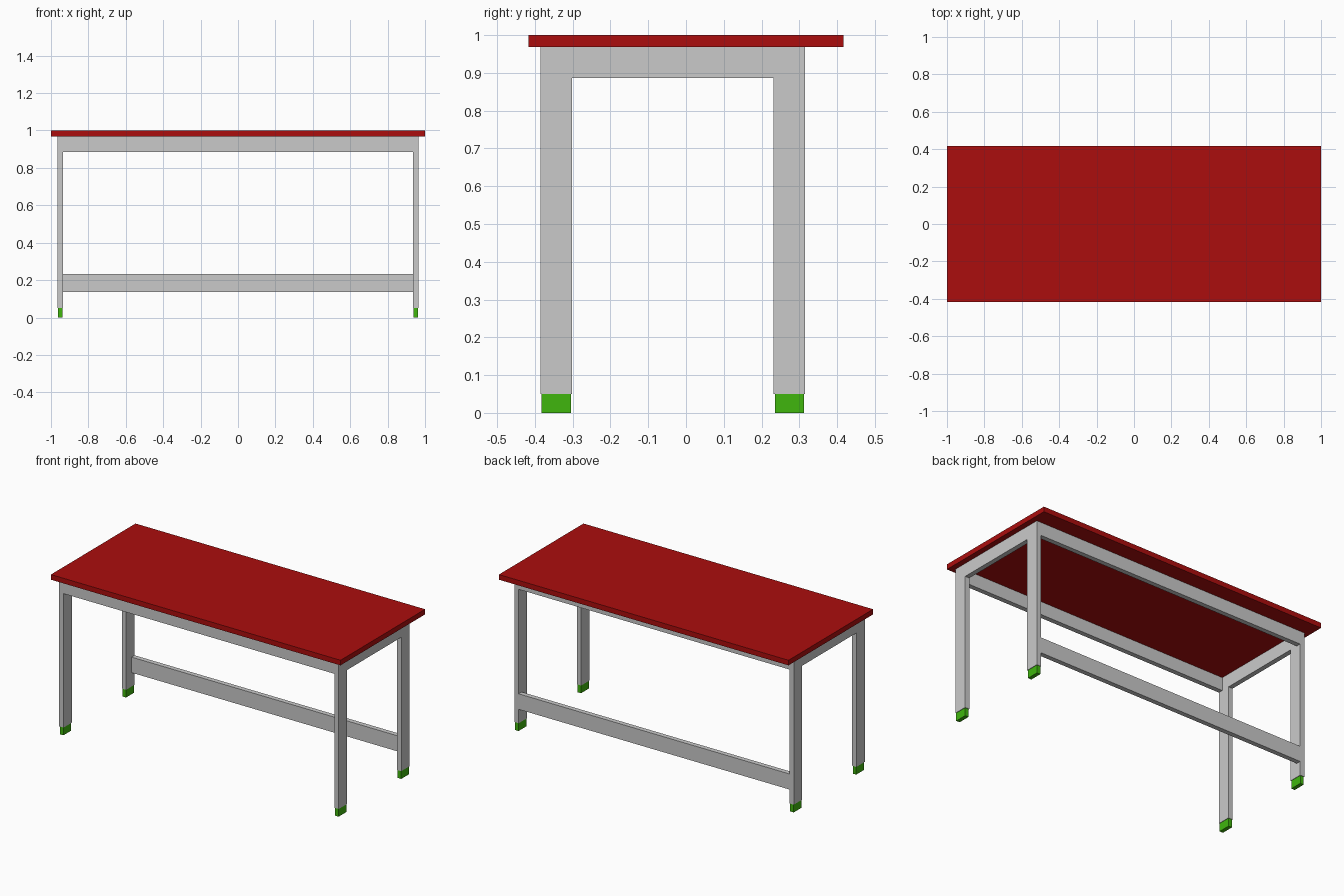
import bpy
import bmesh

cube = bpy.data.objects.get("Cube")
if cube:
    bpy.data.objects.remove(cube, do_unlink=True)


def material(name, rgb):
    mat = bpy.data.materials.new(name)
    mat.use_nodes = True
    color = (*rgb, 1.0)
    mat.diffuse_color = color
    mat.node_tree.nodes["Principled BSDF"].inputs["Base Color"].default_value = color
    return mat


RED = material("red", (0.41, 0.004, 0.004))
GREY = material("light grey", (0.59, 0.59, 0.59))
GREEN = material("green", (0.05, 0.47, 0.004))


def extrude_profile(name, points, x0, x1, mat):
    """Extrude a y-z outline along x from x0 to x1."""
    bm = bmesh.new()
    face = bm.faces.new([bm.verts.new((x0, y, z)) for y, z in points])
    result = bmesh.ops.extrude_face_region(bm, geom=[face])
    moved = [v for v in result["geom"] if isinstance(v, bmesh.types.BMVert)]
    bmesh.ops.translate(bm, verts=moved, vec=(x1 - x0, 0, 0))
    bmesh.ops.recalc_face_normals(bm, faces=bm.faces)
    mesh = bpy.data.meshes.new(name)
    bm.to_mesh(mesh)
    bm.free()
    mesh.materials.append(mat)
    obj = bpy.data.objects.new(name, mesh)
    bpy.context.collection.objects.link(obj)
    return obj


def box(name, x, y, z, mat):
    outline = [(y[0], z[0]), (y[1], z[0]), (y[1], z[1]), (y[0], z[1])]
    return extrude_profile(name, outline, x[0], x[1], mat)


# Shared frame dimensions
FRONT, BACK = -0.385, 0.315
LEG_DEPTH, BAR = 0.083, 0.03
FOOT_TOP, RAIL_BOTTOM, FRAME_TOP = 0.05, 0.886, 0.968
INNER, OUTER = 0.935, 0.965

# Table top
box("table_top", (-1, 1), (-0.417, 0.417), (FRAME_TOP, 1), RED)

# Side frames: two legs joined by a top rail
arch = [
    (FRONT, FOOT_TOP), (FRONT + LEG_DEPTH, FOOT_TOP),
    (FRONT + LEG_DEPTH, RAIL_BOTTOM), (BACK - LEG_DEPTH, RAIL_BOTTOM),
    (BACK - LEG_DEPTH, FOOT_TOP), (BACK, FOOT_TOP),
    (BACK, FRAME_TOP), (FRONT, FRAME_TOP),
]
inset = 0.003
for side, s in (("left", 1), ("right", -1)):
    extrude_profile(f"{side}_leg_frame", arch, s * INNER, s * OUTER, GREY)
    # Feet, slightly narrower than the legs
    for end, y in (("front", FRONT), ("back", BACK - LEG_DEPTH)):
        box(f"{end}_{side}_foot", (s * (INNER + inset), s * (OUTER - inset)),
            (y + inset, y + LEG_DEPTH - inset), (0, FOOT_TOP), GREEN)

# Long rails between the side frames
span = (-INNER, INNER)
box("front_rail", span, (FRONT, FRONT + BAR), (RAIL_BOTTOM, FRAME_TOP), GREY)
box("back_rail", span, (BACK - BAR, BACK), (RAIL_BOTTOM, FRAME_TOP), GREY)
box("back_stretcher", span, (BACK - BAR, BACK), (0.137, 0.234), GREY)
